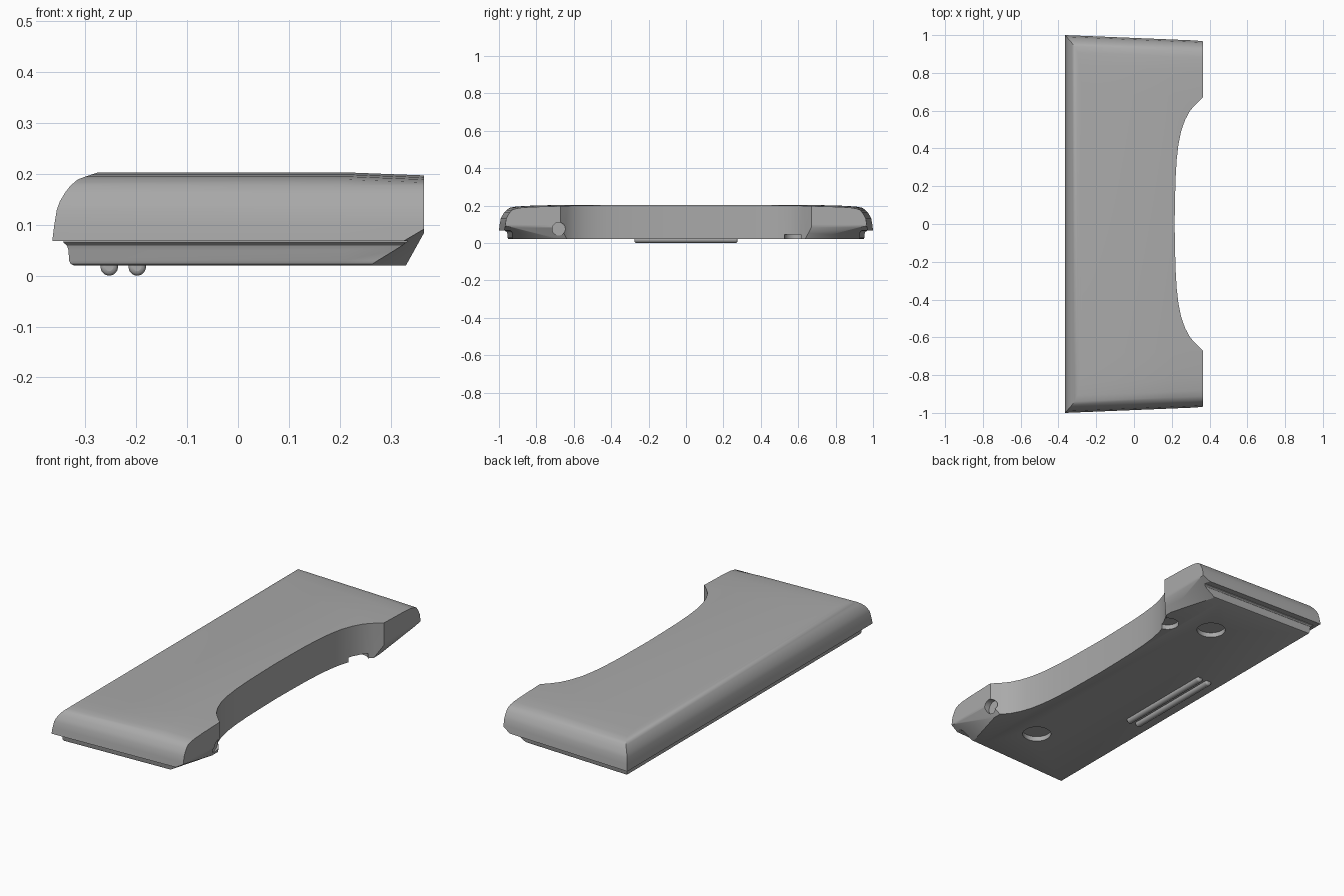
import bpy, bmesh, math
from mathutils import Vector

if "Cube" in bpy.data.objects:
    bpy.data.objects.remove(bpy.data.objects["Cube"], do_unlink=True)

grey = bpy.data.materials.new("plain grey")
grey.use_nodes = True
grey.diffuse_color = (0.4, 0.4, 0.4, 1)
grey.node_tree.nodes["Principled BSDF"].inputs["Base Color"].default_value = (0.4, 0.4, 0.4, 1)

RIGHT = 0.365


def finish(name, bm):
    bmesh.ops.recalc_face_normals(bm, faces=bm.faces)
    mesh = bpy.data.meshes.new(name)
    bm.to_mesh(mesh)
    bm.free()
    mesh.materials.append(grey)
    ob = bpy.data.objects.new(name, mesh)
    bpy.context.collection.objects.link(ob)
    return ob


def loft(name, profile, mid=0.21):
    """Stack inset outlines; each step is (left inset, end inset, height)."""
    bm = bmesh.new()
    rings = []
    for dx, dy, z in profile:
        xl = -RIGHT + dx
        half = [(x, 1 - dy - 0.041 * (x + RIGHT)) for x in (xl, mid, RIGHT)]
        outline = [(x, -y) for x, y in half] + [(x, y) for x, y in reversed(half)]
        rings.append([bm.verts.new((x, y, z - (0.006 if x == RIGHT and z > 0.18 else 0)))
                      for x, y in outline])
    for a, b in zip(rings, rings[1:]):
        for i in range(6):
            j = (i + 1) % 6
            bm.faces.new((a[i], a[j], b[j], b[i]))
    for r in (rings[0], rings[-1]):
        bm.faces.new((r[0], r[1], r[4], r[5]))
        bm.faces.new((r[1], r[2], r[3], r[4]))
    return finish(name, bm)


def hull(name, points):
    bm = bmesh.new()
    for p in points:
        bm.verts.new(p)
    bmesh.ops.convex_hull(bm, input=bm.verts[:])
    return finish(name, bm)


def cylinder(name, radius, depth, centre, along=None):
    bm = bmesh.new()
    bmesh.ops.create_cone(bm, cap_ends=True, segments=32, radius1=radius, radius2=radius, depth=depth)
    ob = finish(name, bm)
    ob.location = centre
    if along == "x":
        ob.rotation_euler.y = math.pi / 2
    elif along == "y":
        ob.rotation_euler.x = math.pi / 2
    return ob


def combine(target, tool, operation):
    bpy.context.view_layer.update()
    mod = target.modifiers.new(operation, 'BOOLEAN')
    mod.operation, mod.solver, mod.object = operation, 'EXACT', tool
    bpy.context.view_layer.objects.active = target
    bpy.ops.object.modifier_apply(modifier=mod.name)
    bpy.data.objects.remove(tool, do_unlink=True)


# Rounded upper shell and stepped base
body = loft("body", [(0, 0, .068), (.004, .004, .1), (.009, .009, .13), (.015, .017, .146),
                     (.025, .027, .163), (.036, .04, .177), (.05, .058, .189),
                     (.066, .09, .195), (.078, .16, .199), (.09, .3, .203)])
base = loft("base", [(.043, .053, .02), (.036, .047, .023), (.033, .044, .03), (.032, .043, .05),
                     (.029, .04, .059), (.022, .032, .065), (.02, .03, .08)])
combine(body, base, 'UNION')

# Curved bay through the right-hand edge
bay = [(.365, .67), (.328, .635), (.297, .6), (.27, .55), (.249, .49), (.235, .42),
       (.226, .34), (.22, .24), (.217, .12)]
outline = [(.6, .67)] + bay + [(.215, 0)] + [(x, -y) for x, y in reversed(bay)] + [(.6, -.67)]
bm = bmesh.new()
floor = bm.faces.new([bm.verts.new((x, y, -.2)) for x, y in outline])
top = bmesh.ops.extrude_face_region(bm, geom=[floor])["geom"]
bmesh.ops.translate(bm, vec=(0, 0, 1), verts=[v for v in top if isinstance(v, bmesh.types.BMVert)])
combine(body, finish("bay_cutter", bm), 'DIFFERENCE')

# Steep bevel along the lower right edge
combine(body, hull("bevel_cutter", [(x, y, z) for y in (-1.2, 1.2)
        for x, z in ((.33, .02), (.319, 0), (.365, .083), (.41, .164), (.41, 0))]), 'DIFFERENCE')

# Sloping pockets under the two right-hand corners
for s in (-1, 1):
    u, n = Vector((.275, .961, 0)), Vector((.961, -.275, 0))
    a, b = Vector((.25, -.96, .02)) - .3 * u, Vector((.33, -.68, .02)) + .3 * u
    rise = .3 * n + Vector((0, 0, .19))
    pts = [a, b, a + rise, b + rise]
    pts += [Vector((p.x, p.y, -.1)) for p in pts]
    combine(body, hull("pocket_cutter", [(p.x, -s * p.y, p.z) for p in pts]), 'DIFFERENCE')
combine(body, cylinder("notch_cutter", .035, .06, (.365, -.68, .075), "x"), 'DIFFERENCE')

# Shallow round recesses underneath
for x, y, r in ((.065, -.67, .07), (.065, .67, .07), (.27, .58, .055)):
    combine(body, cylinder("recess_cutter", r, .05, (x, y, .02)), 'DIFFERENCE')

# Two long ribs underneath
ribs = []
for i, x in enumerate((-.253, -.198)):
    rib = cylinder(f"rib_{i + 1}", .017, .55, (x, 0, .017), "y")
    bevel = rib.modifiers.new("rounded_ends", 'BEVEL')
    bevel.width, bevel.segments = .009, 3
    bevel.limit_method, bevel.angle_limit = 'ANGLE', math.radians(60)
    ribs.append(rib)

for ob in [body] + ribs:
    bpy.ops.object.select_all(action='DESELECT')
    ob.select_set(True)
    bpy.context.view_layer.objects.active = ob
    bpy.ops.object.shade_smooth_by_angle(angle=math.radians(32))
